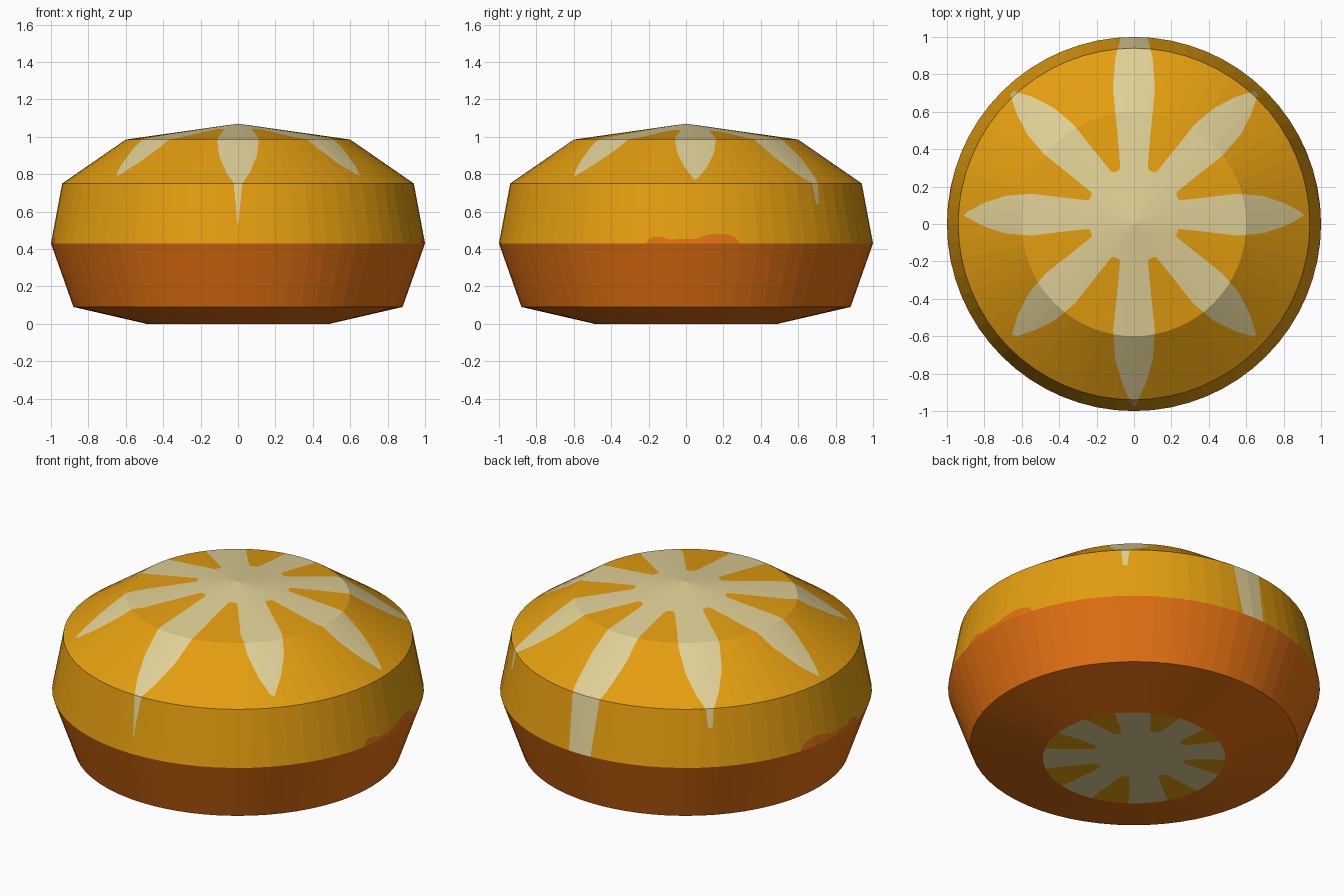
import bpy, bmesh, math

if "Cube" in bpy.data.objects:
    bpy.data.objects.remove(bpy.data.objects["Cube"])

SIDES, SUB = 64, 4          # flat facets round the body, columns per facet
CENTRE_Y = 0.05             # middle of the painted star


def material(name, rgb):
    m = bpy.data.materials.new(name)
    m.diffuse_color = (*rgb, 1)
    m.use_nodes = True
    m.node_tree.nodes["Principled BSDF"].inputs["Base Color"].default_value = m.diffuse_color
    return m


YELLOW, ORANGE, CREAM = range(3)
MATERIALS = [material("golden_yellow", (0.775, 0.342, 0.005)),
             material("burnt_orange", (0.760, 0.162, 0.006)),
             material("pale_cream", (0.745, 0.631, 0.305))]

# Half width of a star ray along its relative length
RAY = [(0, 0.07), (0.25, 0.075), (0.4, 0.09), (0.6, 0.112),
       (0.75, 0.1), (0.88, 0.06), (1, 0), (2, -0.5)]
# Ray lengths, counter-clockwise from +x
LENGTHS = [0.92, 0.945, 1.12, 0.945, 0.92, 0.93, 1.035, 0.93]


def ray_width(u):
    for (u0, w0), (u1, w1) in zip(RAY, RAY[1:]):
        if u <= u1:
            return w0 + (w1 - w0) * (u - u0) / (u1 - u0)
    return -0.5


def star(co):
    """Positive inside the eight-rayed star, seen straight down."""
    x, y = co.x, co.y - CENTRE_Y
    best = 0.25 - math.hypot(x, y)
    for i, length in enumerate(LENGTHS):
        a = i * math.pi / 4
        along = x * math.cos(a) + y * math.sin(a)
        across = abs(y * math.cos(a) - x * math.sin(a))
        if along > 0:
            best = max(best, ray_width(along / length) - across)
    return best


def drip(co):
    """Positive inside the lumpy orange smear on the left and right."""
    def lobe(mid, half, height):
        return height * math.sqrt(max(0, 1 - ((co.y - mid) / half) ** 2))
    if abs(co.x) < 0.5:
        return 0.42 - co.z
    rise = max(lobe(0.17, 0.12, 0.052), lobe(-0.15, 0.06, 0.038), lobe(0.03, 0.22, 0.025))
    return 0.43 + rise - co.z - 0.001


def paint(bm, field, index):
    """Cut the faces along the zero line of a field and colour the inside."""
    def value(co):
        f = field(co)
        return f if abs(f) > 1e-5 else 1e-5
    val = {v: value(v.co) for v in bm.verts}
    cuts = set()
    for e in list(bm.edges):
        a, b = e.verts
        if val[a] * val[b] < 0:
            t = val[a] / (val[a] - val[b])
            v = bmesh.utils.edge_split(e, a, t)[1]
            val[v] = 0
            cuts.add(v)
    for f in list(bm.faces):
        ends = [v for v in f.verts if v in cuts]
        if len(ends) == 2:
            bmesh.utils.face_split(f, ends[0], ends[1])
    for f in bm.faces:
        if max((val[v] for v in f.verts), key=abs) > 0:
            f.material_index = index


def ring_points(r, z):
    """A regular polygon with extra points along each straight side."""
    pts = []
    for i in range(SIDES):
        a, b = (2 * math.pi * k / SIDES for k in (i, i + 1))
        for j in range(SUB):
            t = j / SUB
            pts.append((r * (math.cos(a) * (1 - t) + math.cos(b) * t),
                        r * (math.sin(a) * (1 - t) + math.sin(b) * t), z))
    return pts


def lathe(name, profile, base, step, layers=()):
    """Turn a bottom-to-top profile, then paint colour layers on it."""
    rows = [profile[0]]
    for (r0, z0), (r1, z1) in zip(profile, profile[1:]):
        n = max(1, math.ceil(math.hypot(r1 - r0, z1 - z0) / step))
        rows += [(r0 + (r1 - r0) * k / n, z0 + (z1 - z0) * k / n) for k in range(1, n + 1)]
    bm = bmesh.new()
    rings = []
    for r, z in rows:
        if r == 0:
            rings.append([bm.verts.new((0, 0, z))] * (SIDES * SUB))
        else:
            rings.append([bm.verts.new(p) for p in ring_points(r, z)])
    for low, high in zip(rings, rings[1:]):
        for i in range(SIDES * SUB):
            j = (i + 1) % (SIDES * SUB)
            corners = dict.fromkeys((low[i], low[j], high[j], high[i]))
            bm.faces.new(list(corners)).material_index = base
    for field, index in layers:
        paint(bm, field, index)
    mesh = bpy.data.meshes.new(name)
    bm.to_mesh(mesh)
    bm.free()
    for m in MATERIALS:
        mesh.materials.append(m)
    obj = bpy.data.objects.new(name, mesh)
    bpy.context.collection.objects.link(obj)
    return obj


# Flat underside with the star showing
lathe("base_disc", [(0, 0), (0.49, 0)], YELLOW, 0.03, [(star, CREAM)])
# Orange lower bowl
lathe("lower_shell", [(0.49, 0), (0.88, 0.09), (1, 0.43)], ORANGE, 1)
# Upper wall with star tips and the orange smear
lathe("upper_wall", [(1, 0.43), (0.94, 0.75)], YELLOW, 0.015,
      [(star, CREAM), (drip, ORANGE)])
# Shallow two-step crown with the star
lathe("crown", [(0.94, 0.75), (0.6, 0.985), (0, 1.07)], YELLOW, 0.025, [(star, CREAM)])
